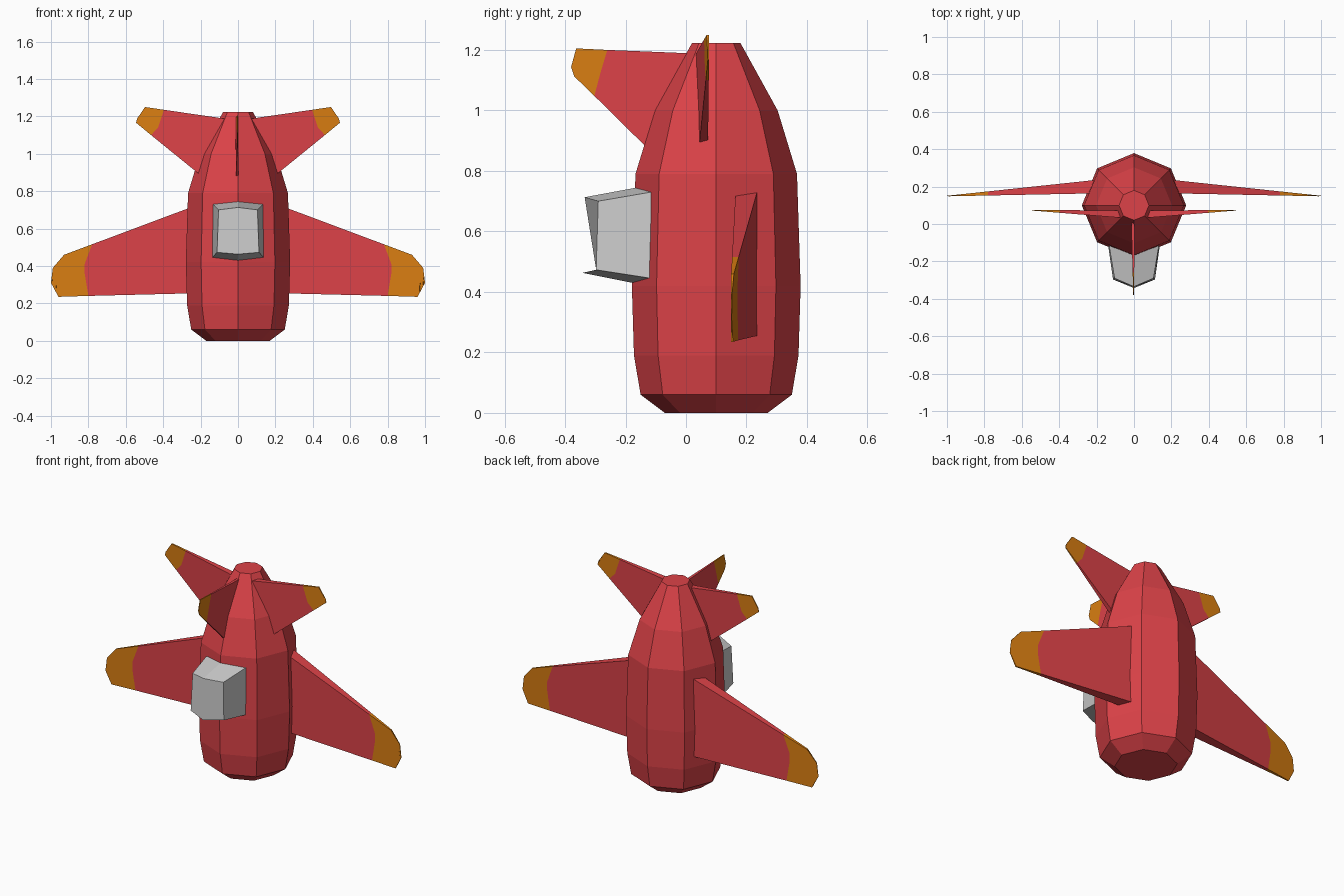
import bpy, bmesh, math

if "Cube" in bpy.data.objects:
    bpy.data.objects.remove(bpy.data.objects["Cube"])


def material(name, rgb):
    m = bpy.data.materials.new(name)
    m.diffuse_color = (*rgb, 1)
    m.use_nodes = True
    m.node_tree.nodes["Principled BSDF"].inputs["Base Color"].default_value = m.diffuse_color
    return m


RED = material("red_paint", (0.72, 0.055, 0.065))
ORANGE = material("orange_paint", (0.70, 0.21, 0.006))


def finish(name, bm, mats=()):
    bmesh.ops.recalc_face_normals(bm, faces=bm.faces)
    me = bpy.data.meshes.new(name)
    bm.to_mesh(me)
    bm.free()
    for m in mats:
        me.materials.append(m)
    ob = bpy.data.objects.new(name, me)
    bpy.context.collection.objects.link(ob)
    return ob


def loft(name, rings, mats=()):
    """Skin a stack of equal closed rings and cap both ends."""
    bm = bmesh.new()
    loops = [[bm.verts.new(p) for p in ring] for ring in rings]
    n = len(loops[0])
    for a, b in zip(loops, loops[1:]):
        for i in range(n):
            j = (i + 1) % n
            bm.faces.new((a[i], a[j], b[j], b[i]))
    bm.faces.new(loops[0])
    bm.faces.new(loops[-1])
    return finish(name, bm, mats)


def fin(name, rows, root, tip, place):
    """Tapered blade: rows of (span, z) run root > paint line > tip.
    root and tip are (span, low side, high side) of the thickness."""
    def side(s, k):
        t = (s - root[0]) / (tip[0] - root[0])
        return root[k] + (tip[k] - root[k]) * t
    rings = [[place(s, side(s, 1), z) for s, z in row] +
             [place(s, side(s, 2), z) for s, z in reversed(row)] for row in rows]
    ob = loft(name, rings, (RED, ORANGE))
    # everything beyond the paint line is orange
    n = len(rings[0])
    for p in ob.data.polygons:
        if n <= p.index < 2 * n or p.index == 2 * n + 1:
            p.material_index = 1
    return ob


def mirror(ob):
    ob.modifiers.new("mirror", 'MIRROR').use_mirror_merge = False


def sideways(s, t, z):
    return (s, t, z)


def forward(s, t, z):
    return (t, -s, z)


# eight-sided body
profile = [(0.17, 0), (0.25, 0.06), (0.272, 0.19), (0.279, 0.42),
           (0.267, 0.79), (0.203, 1.0), (0.08, 1.223)]
loft("body", [[(r * math.cos(i * math.pi / 4), 0.1 + r * math.sin(i * math.pi / 4), z)
               for i in range(8)] for r, z in profile], (RED,))

# main wings
mirror(fin("wings", [
    [(0.2, 0.733), (0.2, 0.52), (0.2, 0.42), (0.2, 0.255)],
    [(0.78, 0.516), (0.82, 0.41), (0.82, 0.36), (0.80, 0.24)],
    [(0.93, 0.46), (0.99, 0.39), (1.0, 0.31), (0.96, 0.235)]],
    (0.2, 0.164, 0.236), (1.0, 0.148, 0.151), sideways))

# side tail fins
mirror(fin("tail_fins", [
    [(0.03, 1.182), (0.03, 0.95), (0.03, 0.747)],
    [(0.396, 1.235), (0.427, 1.14), (0.465, 1.10)],
    [(0.497, 1.25), (0.54, 1.187), (0.545, 1.166)]],
    (0.03, 0.03, 0.071), (0.545, 0.072, 0.076), sideways))

# front tail fin
fin("front_fin", [
    [(-0.06, 1.187), (-0.06, 0.95), (-0.06, 0.69)],
    [(0.26, 1.2), (0.283, 1.124), (0.303, 1.048)],
    [(0.363, 1.205), (0.38, 1.143), (0.37, 1.113)]],
    (-0.06, -0.016, 0.004), (0.38, -0.004, 0.0), forward)

# cockpit block with a creased front
loft("cockpit", [
    [(-0.133, -0.115, 0.73), (0, -0.168, 0.744), (0.133, -0.115, 0.73),
     (0.138, -0.115, 0.445), (0, -0.168, 0.428), (-0.138, -0.115, 0.445)],
    [(-0.104, -0.29, 0.70), (0, -0.335, 0.713), (0.104, -0.29, 0.70),
     (0.112, -0.297, 0.473), (0, -0.342, 0.463), (-0.112, -0.297, 0.473)]])
